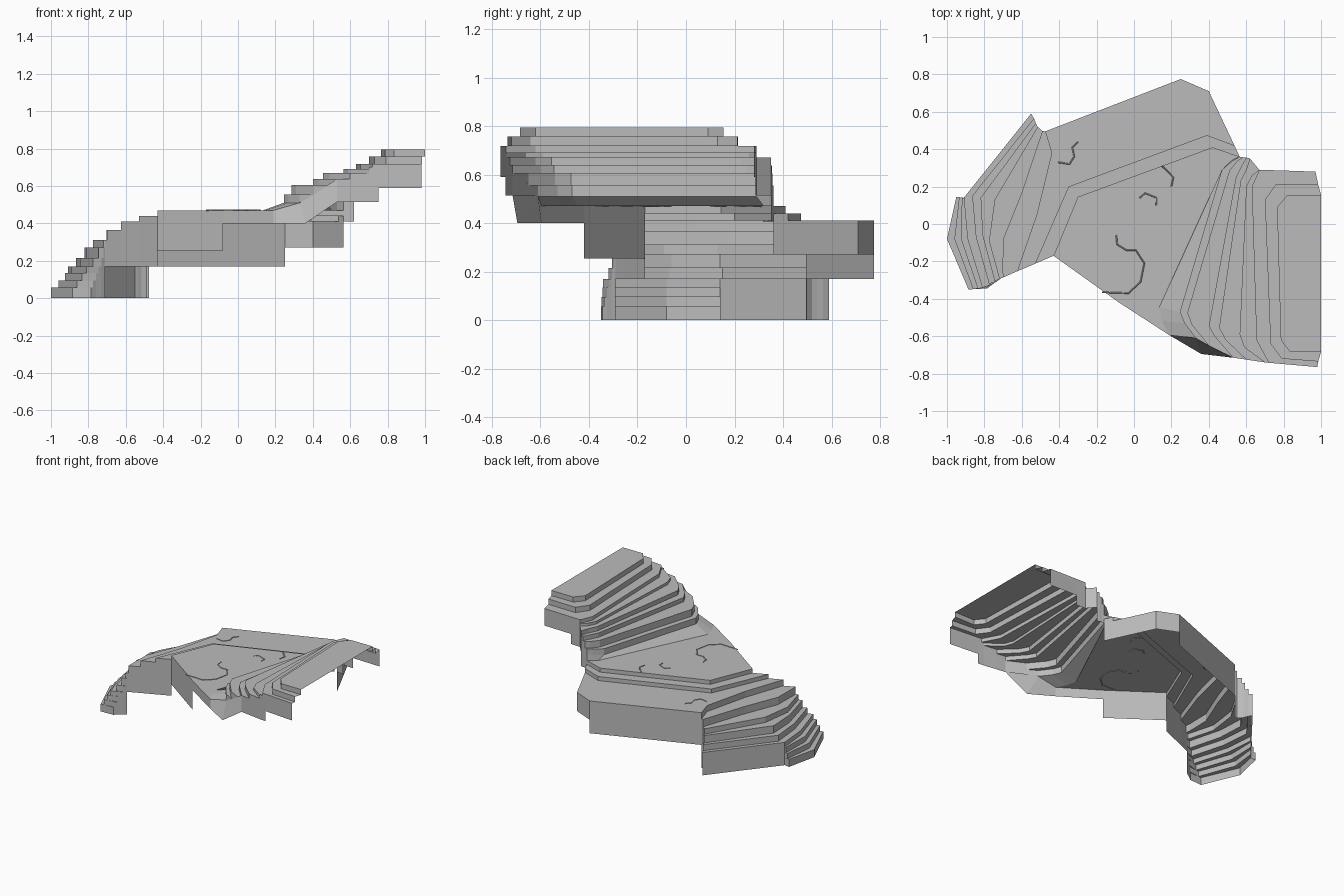
import bpy
import bmesh

cube = bpy.data.objects.get("Cube")
if cube:
    bpy.data.objects.remove(cube, do_unlink=True)

stone = bpy.data.materials.new("grey stone")
stone.use_nodes = True
GREY = (0.5, 0.5, 0.5, 1)
stone.diffuse_color = GREY
stone.node_tree.nodes["Principled BSDF"].inputs["Base Color"].default_value = GREY


def at(points, z):
    return [(x, y, z) for x, y in points]


def face(bm, points):
    bm.faces.new([bm.verts.new(p) for p in points])


def ribbon(bm, a, b):
    for i in range(len(a) - 1):
        face(bm, [a[i], a[i + 1], b[i + 1], b[i]])


def stairs(bm, rows, base):
    """Rows of (height, edge): a riser under each edge, a tread to the next."""
    for i, (z, edge) in enumerate(rows):
        ribbon(bm, at(edge, base), at(edge, z))
        if i + 1 < len(rows):
            ribbon(bm, at(edge, z), at(rows[i + 1][1], z))
        base = z


def end_wall(bm, rows, side, bottom):
    """Skirt below one end of the steps, stepping up with the treads."""
    for (z, a), (_, b) in zip(rows, rows[1:]):
        p, q = a[side], b[side]
        low = min(bottom((p[0] + q[0]) / 2), z)
        pair = [p, q] if side else [q, p]
        ribbon(bm, at(pair, low), at(pair, z))


def finish(bm, name):
    bmesh.ops.remove_doubles(bm, verts=bm.verts[:], dist=0.0005)
    bmesh.ops.dissolve_degenerate(bm, edges=bm.edges[:], dist=0.0005)
    mesh = bpy.data.meshes.new(name)
    bm.to_mesh(mesh)
    bm.free()
    mesh.materials.append(stone)
    obj = bpy.data.objects.new(name, mesh)
    bpy.context.collection.objects.link(obj)


# Lower flight: each edge runs from the back wall round the nose to the front
lower = [
    (.056, [(-.91, .14), (-.95, .145), (-1, -.08), (-.885, -.35), (-.785, -.345)]),
    (.095, [(-.91, .14), (-.935, .142), (-.96, -.08), (-.86, -.348), (-.775, -.337)]),
    (.135, [(-.91, .14), (-.92, .14), (-.925, -.08), (-.835, -.345), (-.76, -.325)]),
    (.17, [(-.55, .59), (-.91, .14), (-.89, -.08), (-.81, -.342), (-.745, -.315)]),
    (.215, [(-.535, .565), (-.865, .15), (-.845, -.07), (-.775, -.32), (-.73, -.305)]),
    (.27, [(-.525, .54), (-.82, .14), (-.81, -.06), (-.745, -.305), (-.72, -.297)]),
    (.31, [(-.515, .52), (-.745, .13), (-.775, -.09), (-.72, -.292), (-.71, -.29)]),
    (.365, [(-.49, .497), (-.6, .17), (-.7, -.08), (-.703, -.25), (-.70, -.286)]),
    (.41, [(-.475, .495), (-.44, .38), (-.52, .05), (-.6, -.18), (-.625, -.253)]),
]
bm = bmesh.new()
stairs(bm, lower, 0)
end_wall(bm, lower, -1, lambda x: 0 if x < -.71 else .17)
end_wall(bm, lower[3:], 0, lambda x: 0)
back = [(-.55, .59), (-.91, .14)]
ribbon(bm, at(back, 0), at(back, .135))
finish(bm, "lower_flight")

# Landing: wide low terrace, two shallow raised terraces and outer skirts
rear = [(-.475, .495), (.25, .775), (.40, .71), (.537, .42)]
middle = [(.537, .42), (.39, .475), (-.35, .2), (-.53, -.213)]
top = [(.565, .36), (.42, .41), (-.3, .145), (-.43, -.17)]
slope_foot = [(.565, .36), (.53, .345), (.5, .32), (.135, -.445), (.15, -.52), (.19, -.595)]
bm = bmesh.new()
edge = lower[-1][1]
face(bm, at(edge[::-1] + rear[1:] + middle[1:], .41)[::-1])
ribbon(bm, at(middle, .41), at(middle, .44))
ribbon(bm, at(middle, .44), at(top, .44))
ribbon(bm, at(top, .44), at(top, .47))
face(bm, at(top + [(-.08, -.42)] + slope_foot[:0:-1], .47))
skirts = [
    ([edge[-1], middle[-1]], .17, .41), ([middle[-1], top[-1]], .17, .44),
    ([top[-1], (-.08, -.42)], .255, .47), ([(-.08, -.42), (.19, -.595)], .4, .47),
    ([rear[1], rear[0]], .17, .41), ([rear[3], rear[2], rear[1]], .27, .41),
    ([top[0], rear[3]], .27, .44),
]
for path, low, high in skirts:
    ribbon(bm, at(path, low), at(path, high))
finish(bm, "landing")

# Upper flight: a gentle ramp, then steps whose last tiers wrap both sides
upper = [
    (.555, [(.565, .36), (.53, .34), (.47, .29), (.245, -.47), (.27, -.53), (.33, -.61)]),
    (.605, [(.58, .357), (.55, .335), (.51, .285), (.285, -.475), (.31, -.54), (.4, -.65)]),
    (.637, [(.6, .355), (.575, .31), (.545, .25), (.4, -.545), (.43, -.6), (.53, -.715)]),
    (.67, [(.62, .35), (.6, .29), (.57, .23), (.455, -.555), (.49, -.62), (.6, -.725)]),
    (.69, [(.67, .29), (.63, .26), (.6, .2), (.565, -.59), (.59, -.66), (.7, -.74)]),
    (.717, [(.97, .28), (.67, .29), (.63, .2), (.655, -.62), (.72, -.742), (.98, -.765)]),
    (.757, [(.985, .21), (.76, .215), (.7, .13), (.73, -.64), (.79, -.72), (.985, -.735)]),
    (.795, [(1, .155), (.82, .155), (.765, .09), (.785, -.62), (.835, -.685), (1, -.685)]),
]
bm = bmesh.new()
ribbon(bm, at(slope_foot, .47), at(upper[0][1], .51))
stairs(bm, upper, .51)
face(bm, at(upper[-1][1][::-1], .795)[::-1])
end_wall(bm, upper[:5], -1, lambda x: .515)
end_wall(bm, upper[:5], 0, lambda x: .41 if x < .62 else .515)
# leaning toe below the ramp and the hanging skirts of the top tiers
ribbon(bm, [(.19, -.595, .4), (.36, -.695, .4), (.53, -.715, .515)],
       [(.19, -.595, .47), (.33, -.61, .51), (.53, -.715, .637)])
for path, low in [([(.7, -.74), (.75, -.745)], .515), ([(.75, -.745), (.98, -.765)], .59),
                  ([(.97, .28), (.745, .287)], .59), ([(.745, .287), (.67, .29)], .515)]:
    ribbon(bm, at(path, low), at(path, .7))
finish(bm, "upper_flight")


# Worn cracks: thin raised lines on the landing
cracks = [
    (.47, [(-.095, -.06), (-.09, -.11), (-.04, -.14), (.01, -.14), (.055, -.21),
           (.035, -.31), (-.03, -.37), (-.17, -.365)]),
    (.41, [(-.3, .44), (-.33, .41), (-.32, .36), (-.345, .32), (-.405, .33)]),
    (.47, [(.03, .14), (.06, .165), (.12, .14), (.12, .1)]),
    (.47, [(.15, .31), (.21, .25), (.2, .2)]),
]
for z, path in cracks:
    curve = bpy.data.curves.new("crack", "CURVE")
    curve.dimensions = "3D"
    curve.bevel_depth = 0.004
    curve.bevel_resolution = 0
    line = curve.splines.new("POLY")
    line.points.add(len(path) - 1)
    for point, (x, y) in zip(line.points, path):
        point.co = (x, y, z, 1)
    curve.materials.append(stone)
    bpy.context.collection.objects.link(bpy.data.objects.new("crack", curve))
